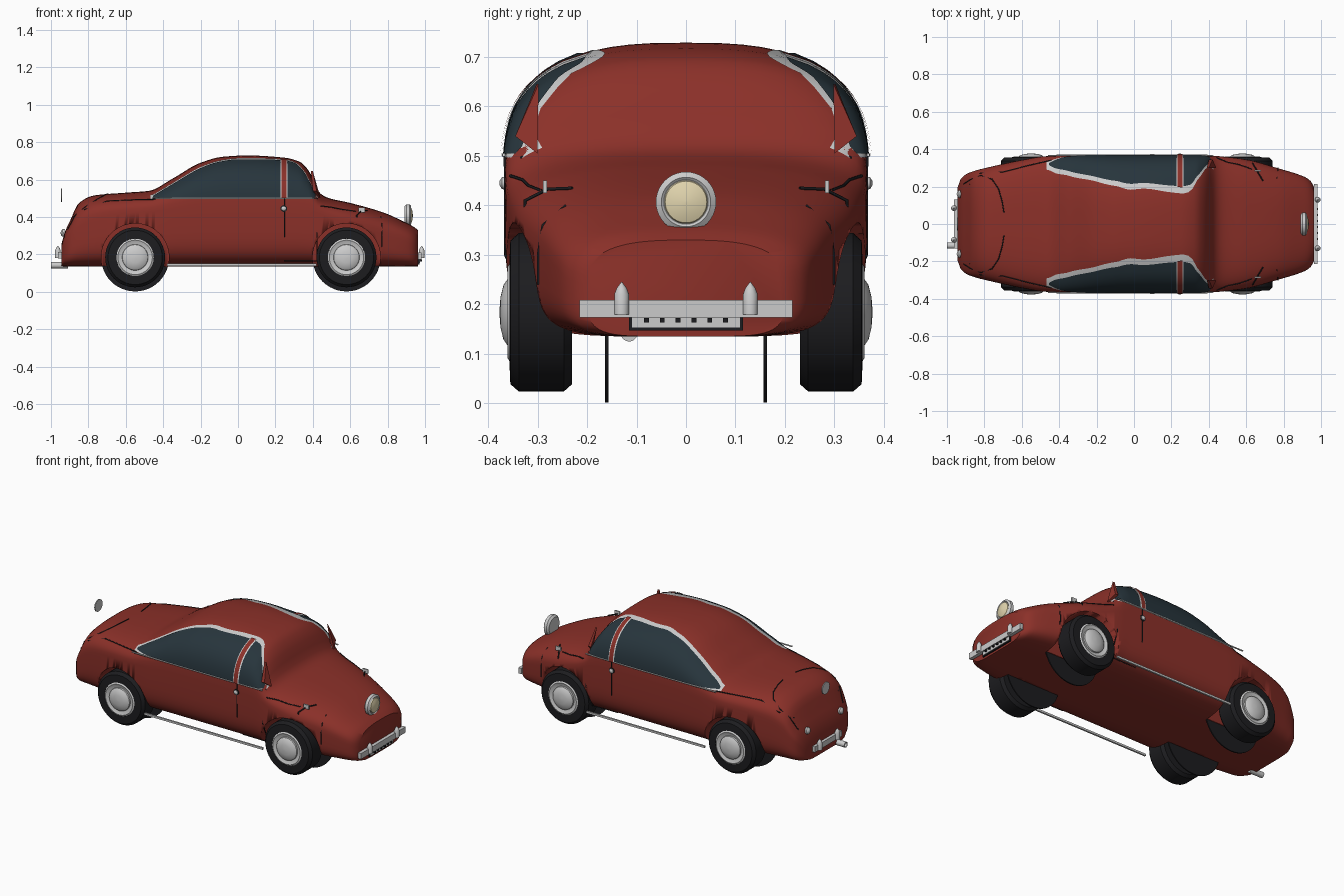
import bpy, bmesh, math
from mathutils import Vector, Matrix

if "Cube" in bpy.data.objects:
    bpy.data.objects.remove(bpy.data.objects["Cube"])


def mat(name, c):
    m = bpy.data.materials.new(name)
    m.diffuse_color = (*c, 1)
    m.use_nodes = True
    m.node_tree.nodes["Principled BSDF"].inputs["Base Color"].default_value = m.diffuse_color
    return m


RED, BLACK = mat("red_paint", (0.26, 0.03, 0.022)), mat("black", (0.012, 0.012, 0.014))
GLASS, CREAM = mat("dark_glass", (0.02, 0.035, 0.045)), mat("cream", (0.75, 0.66, 0.42))
CHROME = None


def make(name, verts, faces, m, smooth=True):
    me = bpy.data.meshes.new(name)
    me.from_pydata(verts, [], faces)
    bm = bmesh.new()
    bm.from_mesh(me)
    bmesh.ops.recalc_face_normals(bm, faces=bm.faces)
    bm.to_mesh(me)
    bm.free()
    ob = bpy.data.objects.new(name, me)
    bpy.context.collection.objects.link(ob)
    if m:
        me.materials.append(m)
    if smooth:
        bpy.ops.object.select_all(action='DESELECT')
        ob.select_set(True)
        bpy.context.view_layer.objects.active = ob
        bpy.ops.object.shade_smooth_by_angle(angle=math.radians(35))
    return ob


def box(name, lo, hi, m):
    v = [(x, y, z) for x in (lo[0], hi[0]) for y in (lo[1], hi[1]) for z in (lo[2], hi[2])]
    f = [(0, 1, 3, 2), (4, 5, 7, 6), (0, 1, 5, 4), (2, 3, 7, 6), (0, 2, 6, 4), (1, 3, 7, 5)]
    return make(name, v, f, m, False)


def lathe(name, prof, loc, axis, m, seg=40):
    """Spin (radius, height) points about an axis direction; both ends are capped."""
    rot = Vector((0, 0, 1)).rotation_difference(Vector(axis)).to_matrix()
    v, f, n = [], [], len(prof)
    for r, h in prof:
        for k in range(seg):
            a = 2 * math.pi * k / seg
            v.append(Vector(loc) + rot @ Vector((r * math.cos(a), r * math.sin(a), h)))
    for i in range(n - 1):
        for k in range(seg):
            j = (k + 1) % seg
            f.append((i * seg + k, i * seg + j, (i + 1) * seg + j, (i + 1) * seg + k))
    f += [tuple(range(seg)), tuple(range((n - 1) * seg, n * seg))]
    return make(name, v, f, m)


def tube(name, pts, r, m):
    cu = bpy.data.curves.new(name, 'CURVE')
    cu.dimensions, cu.bevel_depth, cu.bevel_resolution = '3D', r, 1
    sp = cu.splines.new('POLY')
    sp.points.add(len(pts) - 1)
    for p, q in zip(sp.points, pts):
        p.co = (*q, 1)
    ob = bpy.data.objects.new(name, cu)
    bpy.context.collection.objects.link(ob)
    if m:
        cu.materials.append(m)
    return ob


def interp(tab, x):
    """Smooth monotone interpolation through rows (x, a, b, ...)."""
    i = 0
    while i < len(tab) - 2 and x > tab[i + 1][0]:
        i += 1
    a, b = tab[i], tab[i + 1]
    h = b[0] - a[0]
    t = min(1, max(0, (x - a[0]) / h))

    def slope(j, k):
        if j in (0, len(tab) - 1):
            return (b[k] - a[k]) / h
        l, c, r = tab[j - 1], tab[j], tab[j + 1]
        d0, d1 = (c[k] - l[k]) / (c[0] - l[0]), (r[k] - c[k]) / (r[0] - c[0])
        return 0 if d0 * d1 <= 0 else 2 * d0 * d1 / (d0 + d1)
    return [a[k] * (2*t**3 - 3*t*t + 1) + b[k] * (3*t*t - 2*t**3)
            + h * (slope(i, k) * (t**3 - 2*t*t + t) + slope(i + 1, k) * (t**3 - t*t))
            for k in range(1, len(a))]


# Body stations: x, half width, shoulder height, top height
ST = [(-.945, .19, .20, .25), (-.93, .235, .25, .31), (-.90, .265, .29, .375), (-.85, .285, .35, .475),
      (-.77, .305, .39, .515), (-.6, .342, .42, .53), (-.475, .362, .43, .54), (-.35, .366, .44, .605),
      (-.2, .366, .45, .69), (-.08, .366, .45, .722), (.05, .366, .45, .729), (.25, .366, .45, .717),
      (.33, .366, .45, .695), (.38, .366, .44, .645), (.435, .364, .42, .53), (.48, .36, .4, .503),
      (.6, .345, .36, .475), (.78, .295, .31, .423), (.9, .257, .27, .368), (.94, .235, .25, .347),
      (.962, .20, .24, .33)]
ZB, NT, NB = .135, 2.8, 5


def body_y(x, z):
    w, zs, zt = interp(ST, x)
    t = min(1, abs((z - zs) / (zt - zs if z > zs else zs - ZB)))
    n = NT if z > zs else NB
    return w * (1 - t**n) ** (1 / n)


def body_z(x, y):
    w, zs, zt = interp(ST, x)
    return zs + (zt - zs) * (1 - min(1, abs(y / w))**NT) ** (1 / NT)


# Body shell: lofted rounded sections
xs = [-.945 + 1.907 * i / 110 for i in range(111)]
SEG = 64
verts, faces = [], []
for x in xs:
    w, zs, zt = interp(ST, x)
    for k in range(SEG):
        a = 2 * math.pi * k / SEG
        c, s = math.cos(a), math.sin(a)
        n = NT if s >= 0 else NB
        verts.append((x, math.copysign(w * abs(c)**(2 / n), c),
                      zs + math.copysign((zt - zs if s >= 0 else zs - ZB) * abs(s)**(2 / n), s)))
for i in range(len(xs) - 1):
    for k in range(SEG):
        j = (k + 1) % SEG
        faces.append((i*SEG + k, i*SEG + j, (i+1)*SEG + j, (i+1)*SEG + k))
faces += [tuple(range(SEG)), tuple(range((len(xs) - 1) * SEG, len(xs) * SEG))]
body = make("body", verts, faces, RED)

# Wheels, wells and arch cutters
for s, side in ((-1, "right"), (1, "left")):
    for wx, end in ((-.55, "rear"), (.58, "front")):
        tag, c, ax = f"{end}_{side}", (wx, 0, .184), (0, s, 0)
        cut = lathe("arch_cutter_" + tag, [(.181, .168), (.181, .5)], c, ax, BLACK, 64)
        cut.hide_render = True
        cut.hide_set(True)
        md = body.modifiers.new("arch", 'BOOLEAN')
        md.operation, md.object, md.solver = 'DIFFERENCE', cut, 'EXACT'
        lathe("wheel_well_" + tag, [(.182, .157), (.182, .164)], c, ax, BLACK, 48)
        lathe("tyre_" + tag, [(.145, .23), (.16, .247), (.16, .338), (.145, .355), (.1, .357), (.098, .345)], c, ax, BLACK, 48)
        lathe("rim_" + tag, [(.1, .34), (.1, .356), (.092, .361), (.072, .352)], c, ax, CHROME)
        lathe("hubcap_" + tag, [(.07, .35), (.068, .36), (.055, .369), (.03, .375), (.004, .377)], c, ax, CHROME)
bpy.context.view_layer.update()
me = bpy.data.meshes.new_from_object(body.evaluated_get(bpy.context.evaluated_depsgraph_get()))
body.modifiers.clear()
body.data = me

# Window outline: x, top height
TOP = [(-.46, .507), (-.35, .572), (-.2, .658), (-.1, .692), (0, .705), (.12, .705), (.25, .699),
       (.3, .687), (.345, .648), (.385, .58), (.418, .507)]


def patch(name, s, x0, x1, off, m, grow=0, nx=40, nz=12):
    """Panel laid on the body side between the window sill and the window top line."""
    v = []
    for i in range(nx + 1):
        x = x0 + (x1 - x0) * i / nx
        sx = min(.418, max(-.46, x))
        zt = interp(TOP, sx)[0] + grow
        for j in range(nz + 1):
            z = .505 - grow + (zt - .505 + grow) * j / nz
            v.append((x, s * (body_y(x, z) + off), z + off * .7 * j / nz))
    f = [(i*(nz+1)+j, (i+1)*(nz+1)+j, (i+1)*(nz+1)+j+1, i*(nz+1)+j+1) for i in range(nx) for j in range(nz)]
    return make(name, v, f, m)


for s, side in ((-1, "right"), (1, "left")):
    # Side windows with bright surrounds and the red pillar
    patch("window_surround_" + side, s, -.468, .426, .002, CHROME, .008)
    patch("rear_side_window_" + side, s, -.455, .228, .005, GLASS)
    patch("door_window_" + side, s, .262, .414, .005, GLASS, 0, 16)
    patch("pillar_trim_" + side, s, .226, .264, .008, CHROME, .002, 4)
    patch("door_pillar_" + side, s, .232, .258, .0105, RED, .003, 4)
    tube("window_sill_" + side, [(-.46, s*.366, .502), (.1, s*.369, .502), (.42, s*.366, .502)], .004, CHROME)
    box("sill_strip_" + side, (-.38, s*.358 - .005, .138), (.42, s*.358 + .005, .15), CHROME)
    # Front quarter fin beside the windscreen
    make("quarter_fin_" + side, [(.40, s*.298, .645), (.44, s*.30, .505), (.42, s*.345, .54),
                                 (.39, s*.302, .645), (.42, s*.30, .505), (.40, s*.345, .54)],
         [(0, 1, 2), (5, 4, 3), (0, 3, 4, 1), (1, 4, 5, 2), (2, 5, 3, 0)], RED, False)
    # Panel seams following the body
    for nm, path in (("door", [(.248, .5), (.248, .3), (.248, .165), (.33, .165), (.422, .165), (.422, .3), (.422, .5)]),
                     ("fender", [(.77, .24), (.77, .3), (.77, .36), (.765, .4)]),
                     ("hood", [(.44, .46), (.5, .452), (.56, .44), (.63, .43)]),
                     ("rear_side", [(-.88, .4), (-.82, .44), (-.7, .485), (-.55, .492), (-.44, .495)])):
        tube(f"{nm}_seam_{side}", [(x, s * (body_y(x, z) + .001), z) for x, z in path], .003, BLACK)
    tube("trunk_seam_" + side, [(x, s * y, body_z(x, y) + .001) for x, y in
         ((-.695, .06), (-.705, .12), (-.725, .19), (-.76, .24), (-.82, .26), (-.87, .24), (-.91, .215))], .003, BLACK)
    # Door handle
    lathe("handle_ring_" + side, [(.018, .36), (.018, .368)], (.245, 0, .445), (0, s, 0), BLACK, 16)
    lathe("door_handle_" + side, [(.013, .364), (.012, .372), (.004, .377)], (.245, 0, .445), (0, s, 0), CHROME, 16)
    # Bumper bullets and tail lamps
    bul = [(.015, 0), (.015, .04), (.01, .053), (.001, .065)]
    lathe("front_bumper_bullet_" + side, bul, (.982, s*.13, .18), (0, 0, 1), CHROME, 16)
    lathe("rear_bumper_bullet_" + side, bul, (-.963, s*.085, .18), (0, 0, 1), CHROME, 16)
    lathe("tail_lamp_" + side, [(.021, 0), (.019, .01), (.01, .016), (.002, .018)], (-.93, s*.16, .315), (-1, 0, .2), CHROME, 20)
    # Hood latch
    z = body_z(.66, .28)
    box("hood_latch_" + side, (.645, s*.285 - .004, z), (.68, s*.285 + .004, z + .025), CHROME)
    tube("hood_latch_bar_" + side, [(.69, s*.23, z + .01), (.66, s*.28, z + .008), (.635, s*.325, z - .015), (.635, s*.325, z - .04)], .0035, BLACK)

# Centre headlight
lathe("headlight_ring", [(.05, -.022), (.061, -.012), (.061, .006), (.05, .014), (.045, .01)], (.912, 0, .407), (1, 0, 0), CHROME)
lathe("headlight_lens", [(.046, .006), (.042, .014), (.026, .02), (.003, .023)], (.912, 0, .407), (1, 0, 0), CREAM)

# Bumpers
box("front_bumper", (.962, -.215, .174), (.982, .215, .209), CHROME)
box("rear_bumper", (-.962, -.13, .178), (-.942, .13, .212), CHROME)

# Number plate with plain square marks
box("plate_frame", (.955, -.115, .147), (.97, .115, .178), BLACK)
box("plate", (.965, -.109, .153), (.973, .109, .176), CHROME)
for i in range(6):
    y = -.08 + i * .032
    box(f"plate_mark_{i}", (.972, y - .005, .163), (.984, y + .005, .173), BLACK)

# Exhaust and rear lid disc
lathe("exhaust", [(.017, 0), (.017, .09), (.012, .09), (.012, .06)], (-.91, -.115, .142), (-1, 0, 0), CHROME, 20)
lathe("rear_disc", [(.036, -.003), (.036, .003)], (-.943, 0, .517), (1, 0, 0), CHROME, 32)
